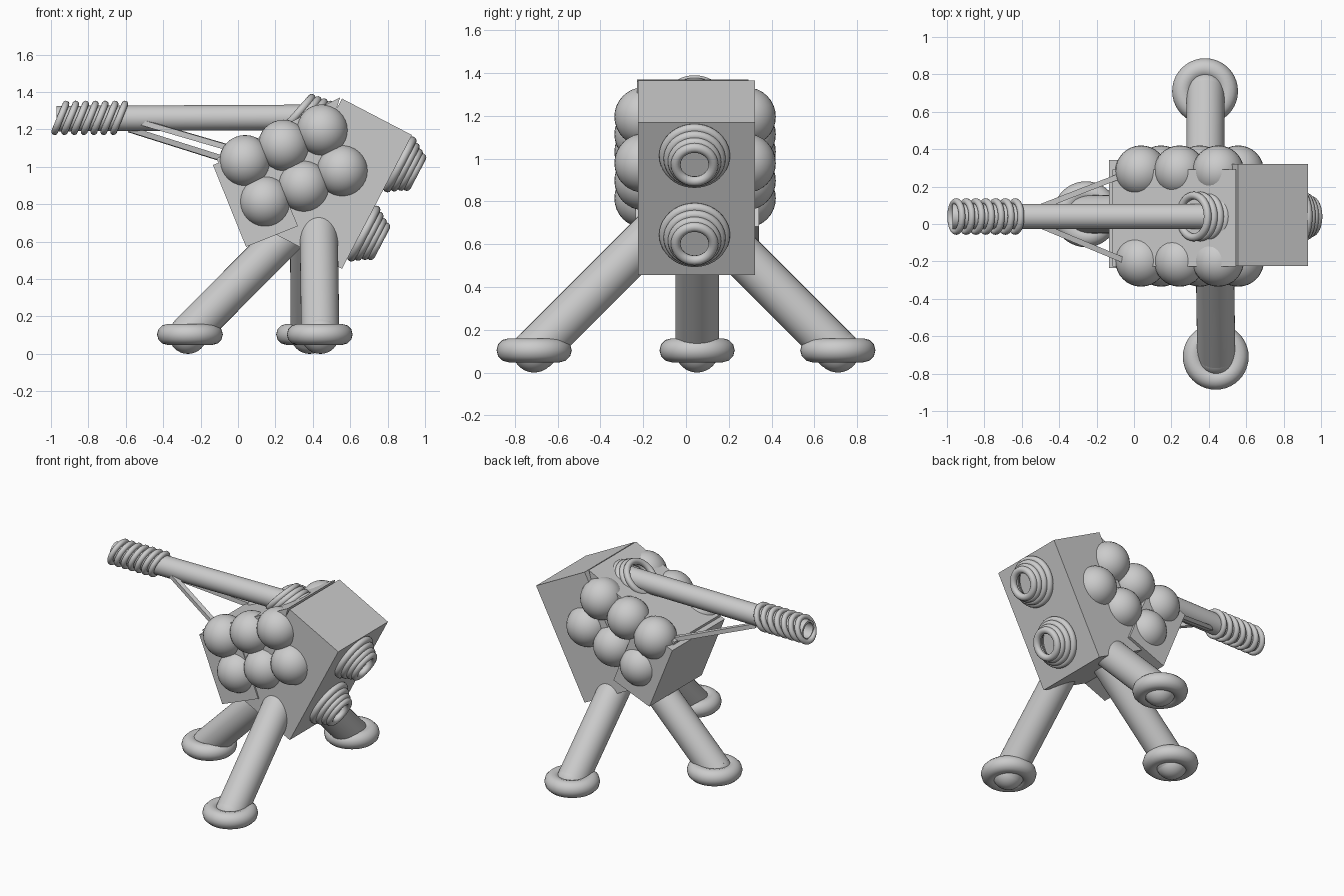
import bpy, bmesh, math
from mathutils import Vector, Matrix

if "Cube" in bpy.data.objects:
    bpy.data.objects.remove(bpy.data.objects["Cube"])

grey = bpy.data.materials.new("plain grey")
grey.diffuse_color = (0.6, 0.6, 0.6, 1)
grey.use_nodes = True
grey.node_tree.nodes["Principled BSDF"].inputs["Base Color"].default_value = grey.diffuse_color


def finish(name, bm, smooth=True):
    bmesh.ops.recalc_face_normals(bm, faces=bm.faces)
    me = bpy.data.meshes.new(name)
    bm.to_mesh(me)
    bm.free()
    me.materials.append(grey)
    ob = bpy.data.objects.new(name, me)
    bpy.context.collection.objects.link(ob)
    if smooth:
        bpy.ops.object.select_all(action='DESELECT')
        ob.select_set(True)
        bpy.context.view_layer.objects.active = ob
        bpy.ops.object.shade_smooth_by_angle(angle=math.radians(40))
    return ob


def prism(name, profile, y0, y1):
    """Extrude an xz profile between two y values."""
    bm = bmesh.new()
    f = bm.faces.new([bm.verts.new((x, y0, z)) for x, z in profile])
    r = bmesh.ops.extrude_face_region(bm, geom=[f])
    verts = [v for v in r['geom'] if isinstance(v, bmesh.types.BMVert)]
    bmesh.ops.translate(bm, verts=verts, vec=(0, y1 - y0, 0))
    return finish(name, bm, False)


def lathe(name, profile, origin, axis, steps=40, closed=False):
    """Revolve (radius, height) points round an axis."""
    bm = bmesh.new()
    rot = Matrix.Translation(origin) @ Vector(axis).to_track_quat('Z', 'Y').to_matrix().to_4x4()
    rings = []
    for i in range(steps):
        a = 2 * math.pi * i / steps
        rings.append([bm.verts.new(rot @ Vector((r * math.cos(a), r * math.sin(a), h))) for r, h in profile])
    n = len(profile)
    for i in range(steps):
        a, b = rings[i], rings[(i + 1) % steps]
        for j in range(n if closed else n - 1):
            k = (j + 1) % n
            bm.faces.new((a[j], b[j], b[k], a[k]))
    bmesh.ops.remove_doubles(bm, verts=bm.verts, dist=1e-5)
    return finish(name, bm)


def ring(name, centre, axis, major, minor):
    pts = [(major + minor * math.cos(t * math.pi / 6), minor * math.sin(t * math.pi / 6)) for t in range(12)]
    return lathe(name, pts, centre, axis, 40, True)


def ball(name, centre, r):
    bm = bmesh.new()
    bmesh.ops.create_uvsphere(bm, u_segments=32, v_segments=16, radius=r, matrix=Matrix.Translation(centre))
    return finish(name, bm)


def rod(name, a, b, r):
    a, b = Vector(a), Vector(b)
    h = (b - a).length
    return lathe(name, [(0, 0), (r, 0), (r, h), (0, h)], a, b - a)


def bar(name, a, b, w):
    """Square bar between two points."""
    a, b = Vector(a), Vector(b)
    bm = bmesh.new()
    m = Matrix.Translation((a + b) / 2) @ (b - a).to_track_quat('Z', 'Y').to_matrix().to_4x4()
    bmesh.ops.create_cube(bm, size=1, matrix=m @ Matrix.Diagonal((w, w, (b - a).length, 1)))
    return finish(name, bm, False)


CY = 0.04  # centre line of the body

# body: tilted rear box, front box and sloping roof
prism("rear_box", [(0.556, 1.365), (0.93, 1.17), (0.556, 0.455), (0.18, 0.65)], -0.225, 0.322)
prism("front_box", [(-0.134, 1.01), (0.043, 0.572), (0.32, 0.683), (0.143, 1.121)], -0.235, 0.342)
prism("roof_box", [(-0.115, 1.045), (0.545, 1.37), (0.42, 0.95), (0.05, 0.65)], -0.228, 0.292)

# two rows of three balls on each side
for side, y in (("right", -0.197), ("left", 0.282)):
    for row, (x0, z0) in enumerate(((0.038, 1.032), (0.145, 0.815))):
        for i in range(3):
            ball(f"{side}_ball_{row}_{i}", (x0 + 0.206 * i, y, z0 + 0.082 * i), 0.138)

# barrel: open tube with tilted muzzle rings
L = 1.37
lathe("barrel", [(0, 0.25), (0.052, 0.25), (0.052, 0), (0.068, 0), (0.068, L), (0, L)],
      (-0.97, CY, 1.258), (1, 0, 0.005))
for i in range(7):
    ring(f"muzzle_ring_{i}", (-0.95 + 0.0525 * i, CY, 1.262), (0.925, 0, -0.38), 0.08, 0.018)

# collar where the barrel enters the roof
for i in range(4):
    ring(f"collar_ring_{i}", (0.32 + 0.033 * i, CY, 1.285 - 0.012 * i), (0.75, 0, -0.66), 0.112, 0.021)

# struts under the barrel
bar("right_strut", (-0.52, 0.0, 1.24), (-0.04, -0.20, 1.10), 0.03)
bar("left_strut", (-0.58, 0.06, 1.20), (-0.04, 0.27, 1.03), 0.03)

# stepped ring nozzles on the rear face
axis = Vector((0.886, 0, -0.463))
for name, x, z in (("upper", 0.852, 1.02), ("lower", 0.659, 0.65)):
    for i, (major, h) in enumerate(((0.143, 0.015), (0.122, 0.045), (0.102, 0.075), (0.088, 0.103))):
        ring(f"{name}_nozzle_ring_{i}", Vector((x, CY, z)) + axis * h, axis, major, 0.023)

# three legs with ball and ring feet
for name, foot, top in (("front", (-0.268, 0.052, 0.105), (0.38, 0.052, 0.755)),
                        ("right", (0.44, -0.71, 0.1), (0.43, -0.05, 0.76)),
                        ("left", (0.383, 0.71, 0.1), (0.38, 0.1, 0.71))):
    rod(name + "_leg", foot, top, 0.102)
    ball(name + "_foot_ball", (foot[0], foot[1], 0.102), 0.102)
    cx = -0.257 if name == "front" else foot[0] - 0.003
    ring(name + "_foot_ring", (cx, foot[1], 0.104), (0, 0, 1), 0.12, 0.056)
